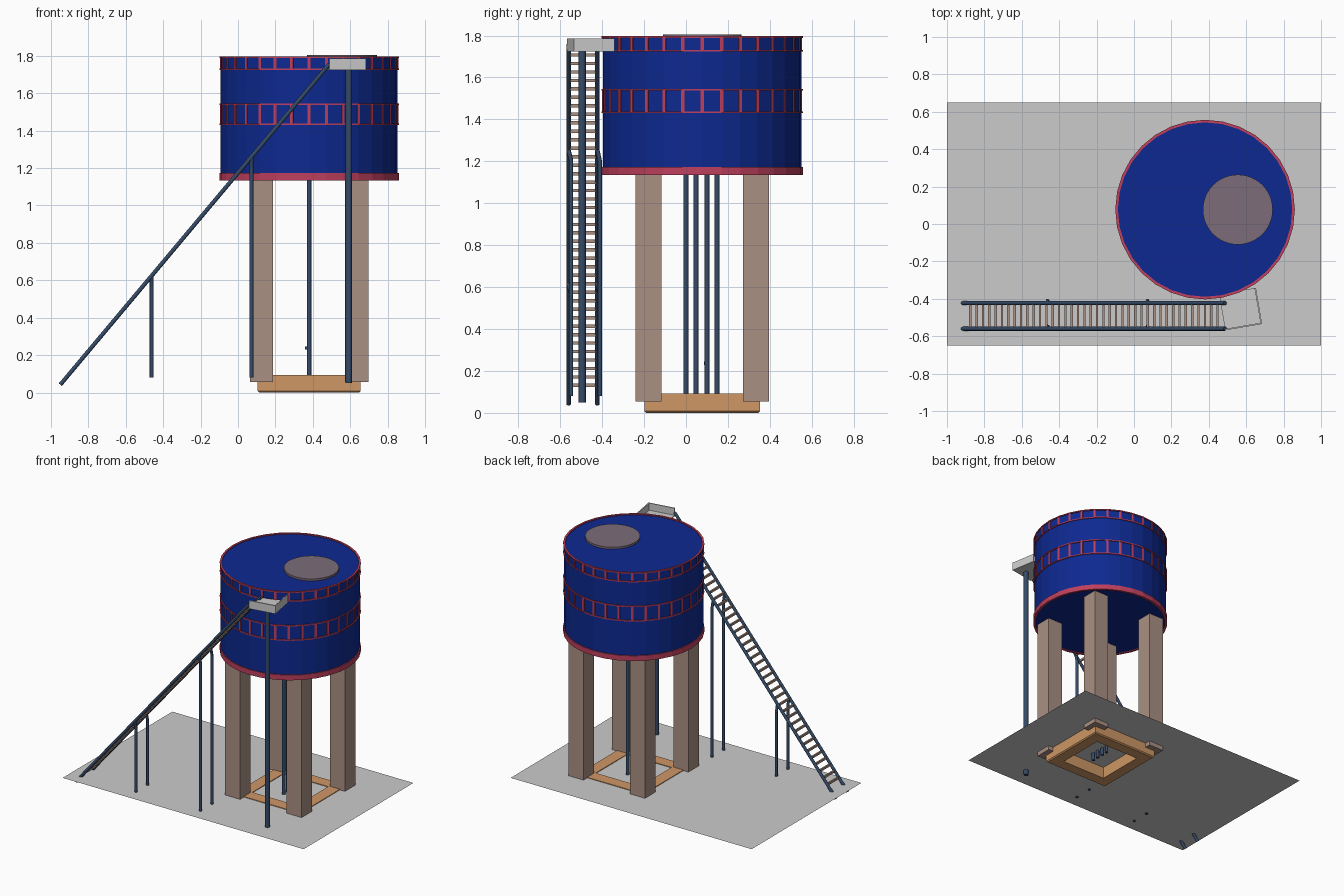
import bpy, bmesh
from math import sin, cos, pi
from mathutils import Vector, Matrix

if "Cube" in bpy.data.objects:
    bpy.data.objects.remove(bpy.data.objects["Cube"])

CX, CY, N = 0.38, 0.077, 32


def mat(name, r, g, b):
    m = bpy.data.materials.new(name)
    m.diffuse_color = (r, g, b, 1)
    m.use_nodes = True
    m.node_tree.nodes["Principled BSDF"].inputs["Base Color"].default_value = m.diffuse_color
    return m


BLUE = mat("tank_blue", 0.004, 0.022, 0.28)
RED = mat("trim_red", 0.52, 0.05, 0.11)
TAN = mat("footing_orange", 0.62, 0.31, 0.13)
STONE = mat("leg_brown", 0.40, 0.28, 0.23)
METAL = mat("dark_metal", 0.035, 0.07, 0.14)
LID = mat("lid_brown", 0.20, 0.15, 0.19)


def finish(name, bm, material=None, smooth=False):
    bmesh.ops.recalc_face_normals(bm, faces=bm.faces)
    me = bpy.data.meshes.new(name)
    bm.to_mesh(me)
    bm.free()
    ob = bpy.data.objects.new(name, me)
    bpy.context.collection.objects.link(ob)
    if material:
        me.materials.append(material)
    if smooth:
        bpy.ops.object.select_all(action='DESELECT')
        ob.select_set(True)
        bpy.context.view_layer.objects.active = ob
        bpy.ops.object.shade_smooth_by_angle(angle=0.9)
    return ob


def add_box(bm, centre, size, rot=None):
    m = Matrix.Translation(centre) @ (rot or Matrix()) @ Matrix.Diagonal((*size, 1))
    bmesh.ops.create_cube(bm, size=1, matrix=m)


def add_tube(bm, a, b, r, sides=12):
    a, b = Vector(a), Vector(b)
    q = (b - a).to_track_quat('Z', 'Y').to_matrix().to_4x4()
    bmesh.ops.create_cone(bm, cap_ends=True, segments=sides, radius1=r, radius2=r,
                          depth=(b - a).length, matrix=Matrix.Translation((a + b) / 2) @ q)


def add_ring(bm, r0, r1, z0, z1):
    # rectangular section swept around the tank axis
    prof = [(r0, z0), (r1, z0), (r1, z1), (r0, z1)]
    loops = [[bm.verts.new((CX + r * cos(2 * pi * i / N), CY + r * sin(2 * pi * i / N), z))
              for r, z in prof] for i in range(N)]
    for i in range(N):
        p, q = loops[i], loops[(i + 1) % N]
        for k in range(4):
            j = (k + 1) % 4
            bm.faces.new((p[k], q[k], q[j], p[j]))


# ground sheet
bm = bmesh.new()
bmesh.ops.create_grid(bm, x_segments=1, y_segments=1, size=1,
                      matrix=Matrix.Translation((0, 0, 0.088)) @ Matrix.Diagonal((1, 0.65, 1, 1)))
finish("ground_slab", bm)

# square footing frame, mitred corners
bm = bmesh.new()
corners = [(-1, -1), (1, -1), (1, 1), (-1, 1)]
prof = [(0.185, 0), (0.267, 0), (0.275, 0.008), (0.275, 0.093), (0.185, 0.093)]
loops = [[bm.verts.new((CX + sx * h, CY + sy * h, z)) for h, z in prof] for sx, sy in corners]
for i in range(4):
    p, q = loops[i], loops[(i + 1) % 4]
    for k in range(5):
        j = (k + 1) % 5
        bm.faces.new((p[k], q[k], q[j], p[j]))
finish("footing_frame", bm, TAN)

# four legs
for i, (sx, sy) in enumerate(corners):
    bm = bmesh.new()
    add_box(bm, (CX + sx * 0.255, CY + sy * 0.257, 0.605), (0.124, 0.124, 1.1))
    finish(f"tank_leg_{i + 1}", bm, STONE)

# tank body
bm = bmesh.new()
bmesh.ops.create_cone(bm, cap_ends=True, segments=N, radius1=0.473, radius2=0.473, depth=0.65,
                      matrix=Matrix.Translation((CX, CY, 1.465)))
finish("tank_body", bm, BLUE)

# base rim
bm = bmesh.new()
add_ring(bm, 0.462, 0.48, 1.134, 1.173)
finish("tank_base_rim", bm, RED)

# two lattice bands: rails plus posts
for name, z0, z1 in (("middle_band", 1.43, 1.546), ("top_band", 1.724, 1.797)):
    bm = bmesh.new()
    add_ring(bm, 0.466, 0.48, z0, z0 + 0.008)
    add_ring(bm, 0.466, 0.48, z1 - 0.008, z1)
    for i in range(N):
        a = 2 * pi * i / N
        add_box(bm, (CX + 0.472 * cos(a), CY + 0.472 * sin(a), (z0 + z1) / 2),
                (0.010, 0.016, z1 - z0 - 0.012), Matrix.Rotation(a, 4, 'Z'))
    finish(name, bm, RED)

# roof hatch
bm = bmesh.new()
bmesh.ops.create_cone(bm, cap_ends=True, segments=48, radius1=0.187, radius2=0.187, depth=0.02,
                      matrix=Matrix.Translation((0.555, CY, 1.795)))
finish("roof_hatch", bm, LID)

# vertical pipes under the tank, with a small valve
bm = bmesh.new()
for y in (0.0, 0.048, 0.1, 0.148):
    add_tube(bm, (CX, y, 0.03), (CX, y, 1.15), 0.012)
finish("feed_pipes", bm, METAL, True)
bm = bmesh.new()
add_box(bm, (0.366, 0.093, 0.237), (0.016, 0.012, 0.016))
finish("pipe_valve", bm, METAL)

# stair rails
foot, head = Vector((-0.95, 0, 0.042)), Vector((0.487, 0, 1.755))
for side, y in (("front", -0.56), ("rear", -0.423)):
    off = Vector((0, y, 0))
    bm = bmesh.new()
    add_tube(bm, foot + off, head + off, 0.011)
    finish(f"stair_rail_{side}", bm, METAL, True)
    # props, kinked to meet the rail
    bm = bmesh.new()
    for x, z in ((-0.462, 0.62), (0.072, 1.255)):
        add_tube(bm, (x, y + 0.012, 0.08), (x, y + 0.012, z - 0.05), 0.010)
        add_tube(bm, (x, y + 0.012, z - 0.053), (x, y, z), 0.010)
    finish(f"stair_props_{side}", bm, METAL, True)

# rungs
bm = bmesh.new()
for i in range(40):
    p = foot.lerp(head, 0.052 + 0.92 * i / 39)
    add_box(bm, (p.x, -0.4915, p.z), (0.012, 0.137, 0.016))
finish("stair_rungs", bm, STONE)

# platform post
bm = bmesh.new()
add_tube(bm, (0.592, -0.495, 0.05), (0.592, -0.495, 1.728), 0.017, 16)
finish("platform_post", bm, METAL, True)

# landing: turned floor with walls on two sides
bm = bmesh.new()
turn = Matrix.Rotation(0.17, 4, 'Z')
base = Matrix.Translation((0.57, -0.455, 0)) @ turn
for c, s in (((0, 0, 1.728), (0.2, 0.196, 0.008)),
             ((0, -0.094, 1.755), (0.2, 0.008, 0.06)),
             ((0.096, 0, 1.755), (0.008, 0.196, 0.06))):
    add_box(bm, base @ Vector(c), s, turn)
finish("landing_platform", bm)
